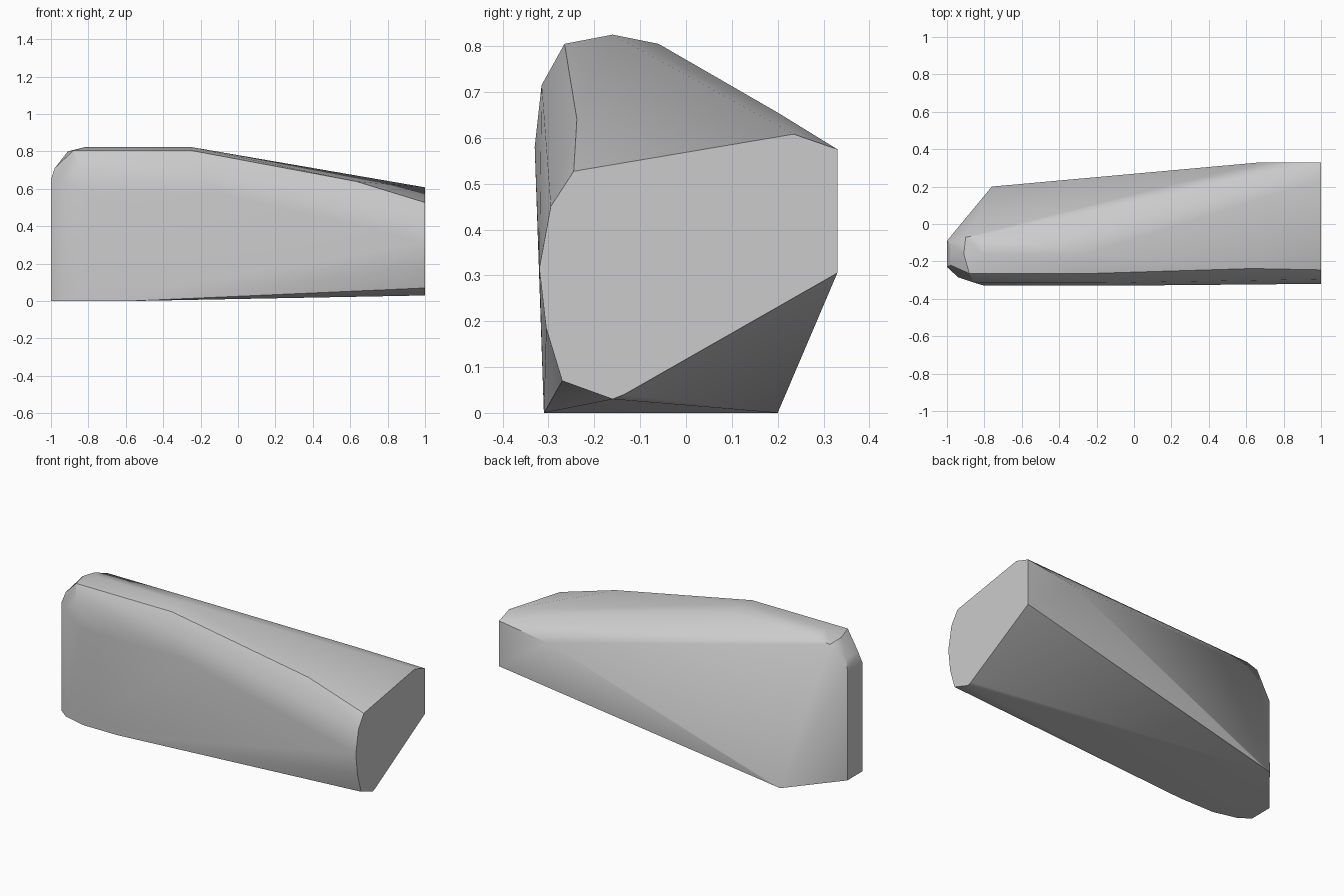
import bpy
import bmesh
import math

# Remove the default cube
cube = bpy.data.objects.get("Cube")
if cube:
    bpy.data.objects.remove(cube, do_unlink=True)


def make_material(name, colour):
    mat = bpy.data.materials.new(name)
    mat.use_nodes = True
    mat.diffuse_color = colour
    mat.node_tree.nodes["Principled BSDF"].inputs["Base Color"].default_value = colour
    return mat


def hull_object(name, points, material):
    """Wrap a tight faceted skin around the given corner points."""
    bm = bmesh.new()
    for point in points:
        bm.verts.new(point)
    result = bmesh.ops.convex_hull(bm, input=bm.verts[:])
    loose = {g for g in result["geom_interior"] + result["geom_unused"]
             if isinstance(g, bmesh.types.BMVert) and g.is_valid}
    bmesh.ops.delete(bm, geom=list(loose), context="VERTS")
    bmesh.ops.dissolve_limit(bm, angle_limit=math.radians(0.5),
                             verts=bm.verts[:], edges=bm.edges[:])
    bmesh.ops.recalc_face_normals(bm, faces=bm.faces[:])
    mesh = bpy.data.meshes.new(name)
    bm.to_mesh(mesh)
    bm.free()
    mesh.materials.append(material)
    obj = bpy.data.objects.new(name, mesh)
    bpy.context.scene.collection.objects.link(obj)
    return obj


# Flat cut end: outline as (y, z) at x = 1
cut_end = [(.33, .305), (.33, .575), (.235, .608), (-.245, .527), (-.295, .45),
           (-.32, .315), (-.305, .185), (-.27, .07), (-.16, .03), (-.135, .04)]

# Straight rails along the block: (y, z, x start, x end)
rails = [(-.16, .825, -.81, -.26),    # crest
         (-.06, .805, -.82, -.26),    # crest back edge
         (-.265, .805, -.88, -.25),   # crest front edge
         (-.315, .715, -.85, -.2),    # front shoulder
         (-.33, .58, -.8, -.12),      # front bulge
         (-.31, 0, -.8, -.58)]        # front foot

# Footprint of the rounded end: (x, y) at z = 0
foot = [(-1, -.09), (-1, -.23), (-.94, -.275), (-.76, .2)]

# Remaining corners of the rounded end and the long taper
corners = [(-1, -.09, .65), (-1, -.23, .65), (-.98, -.11, .71), (-.98, -.22, .71),
           (-.9, -.07, .79), (-.91, -.16, .8), (-.94, -.285, .65),
           (-.68, .207, .02), (.68, .33, .53), (.65, .2, .655), (.63, -.238, .64)]

points = [(1, y, z) for y, z in cut_end]
points += [(x, y, z) for y, z, *ends in rails for x in ends]
points += [(x, y, 0) for x, y in foot]
points += corners

grey = make_material("plain grey", (.6, .6, .6, 1))
block = hull_object("tapered_block", points, grey)

# Soft facets, crisp main edges
bpy.ops.object.select_all(action="DESELECT")
block.select_set(True)
bpy.context.view_layer.objects.active = block
bpy.ops.object.shade_smooth_by_angle(angle=math.radians(30))
